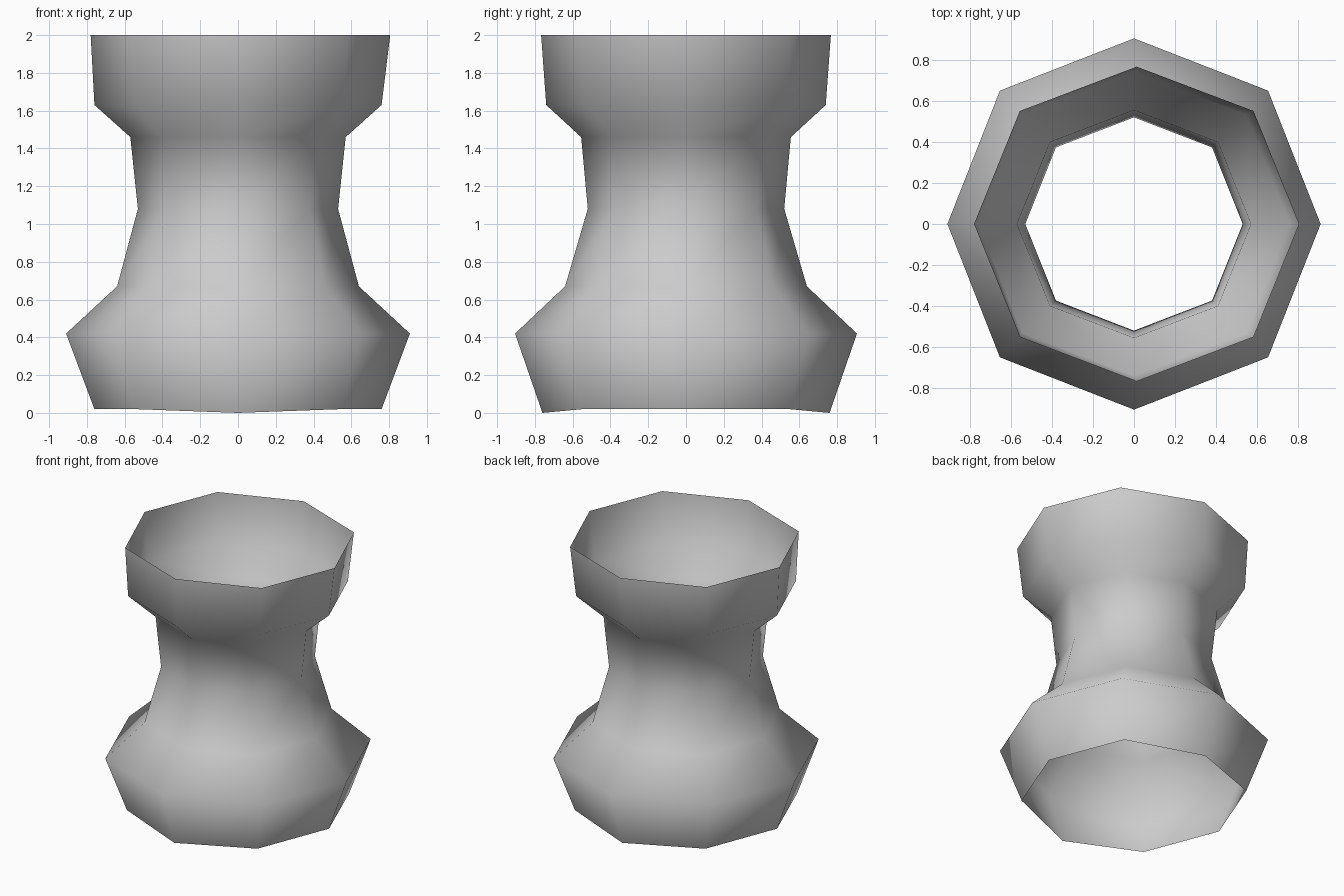
import bpy
import bmesh
from math import cos, sin, pi

# Remove the default object
cube = bpy.data.objects.get("Cube")
if cube:
    bpy.data.objects.remove(cube, do_unlink=True)

SIDES = 8

# Profile rings, bottom to top: height, x radius, y radius, x shift
RINGS = [
    (0.02, 0.76, 0.76, 0.0),
    (0.42, 0.91, 0.905, 0.0),
    (0.67, 0.64, 0.64, 0.0),
    (1.08, 0.53, 0.52, 0.0),
    (1.46, 0.57, 0.555, 0.0),
    (1.63, 0.76, 0.74, 0.0),
    (2.00, 0.793, 0.767, 0.013),
]

# Clay colour
clay = bpy.data.materials.new("grey_clay")
clay.use_nodes = True
clay.diffuse_color = (0.6, 0.6, 0.6, 1)
clay.node_tree.nodes["Principled BSDF"].inputs["Base Color"].default_value = (0.6, 0.6, 0.6, 1)


def add_ring(bm, z, rx, ry, shift):
    """One eight-sided ring, slightly fuller at its diagonal corners."""
    ring = []
    for i in range(SIDES):
        a = 2 * pi * i / SIDES
        k = 1.016 if i % 2 else 1.0
        ring.append(bm.verts.new((rx * k * cos(a) + shift, ry * k * sin(a), z)))
    return ring


# Open vase wall: a single skin, open at the foot and the rim
bm = bmesh.new()
rings = [add_ring(bm, *r) for r in RINGS]
for low, high in zip(rings, rings[1:]):
    for i in range(SIDES):
        j = (i + 1) % SIDES
        bm.faces.new((low[i], low[j], high[j], high[i])).smooth = True

# The foot dips at its front and back corners
for i in (SIDES // 4, 3 * SIDES // 4):
    rings[0][i].co.z = 0.0

mesh = bpy.data.meshes.new("vase_wall")
bm.to_mesh(mesh)
bm.free()
mesh.materials.append(clay)
vase = bpy.data.objects.new("vase_wall", mesh)
bpy.context.collection.objects.link(vase)
